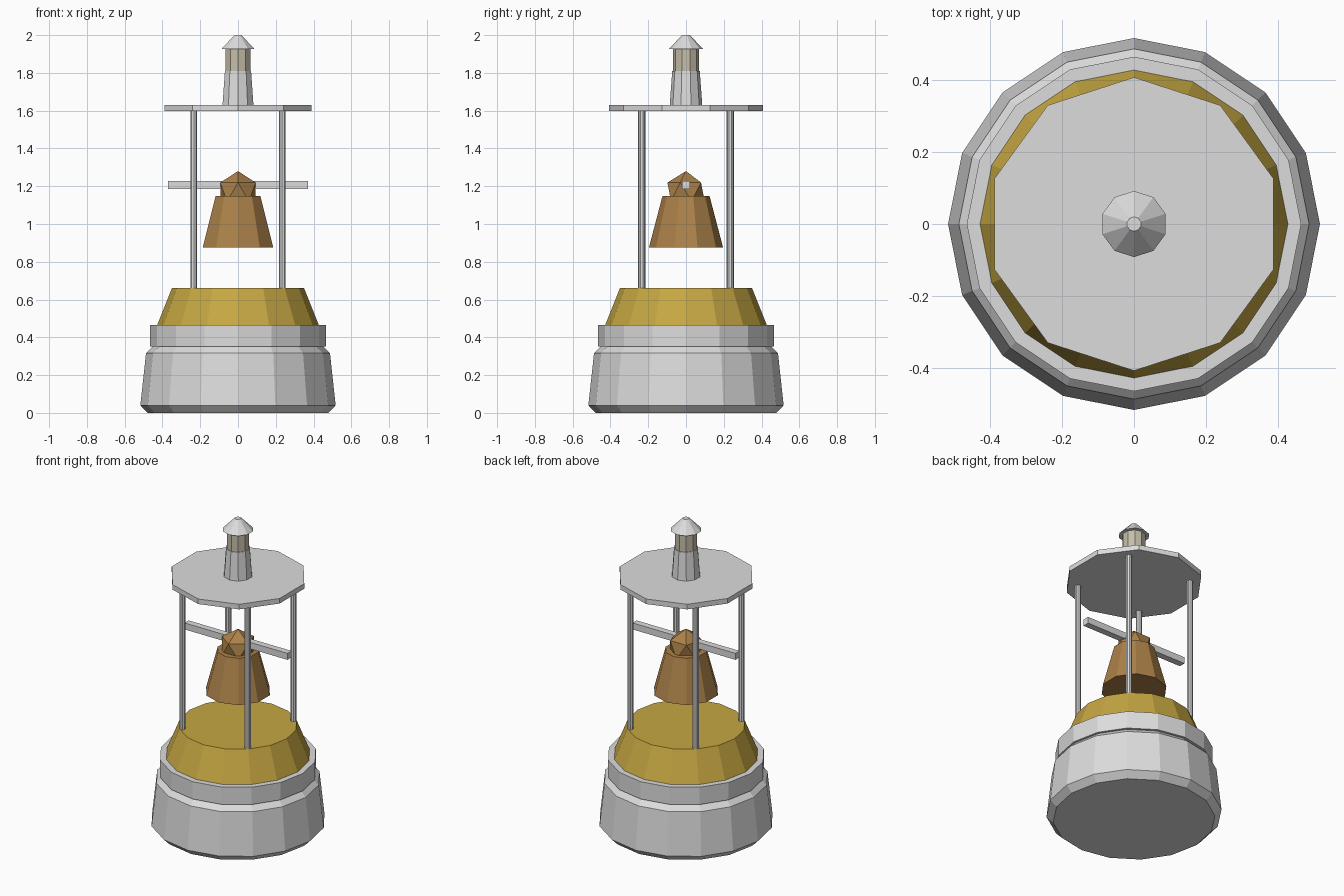
import bpy, bmesh, math
from mathutils import Matrix

if "Cube" in bpy.data.objects:
    bpy.data.objects.remove(bpy.data.objects["Cube"])


def material(name, rgb):
    m = bpy.data.materials.new(name)
    m.diffuse_color = (*rgb, 1.0)
    m.use_nodes = True
    m.node_tree.nodes["Principled BSDF"].inputs["Base Color"].default_value = m.diffuse_color
    return m


GREY = material("light_grey", (0.72, 0.72, 0.72))
YELLOW = material("mustard_yellow", (0.565, 0.39, 0.055))
BRONZE = material("bronze", (0.41, 0.22, 0.067))
LENS = material("pale_beige", (0.57, 0.52, 0.40))


def finish(name, bm, mat):
    bmesh.ops.recalc_face_normals(bm, faces=bm.faces)
    mesh = bpy.data.meshes.new(name)
    bm.to_mesh(mesh)
    bm.free()
    mesh.materials.append(mat)
    ob = bpy.data.objects.new(name, mesh)
    bpy.context.collection.objects.link(ob)
    return ob


def lathe(name, profile, sides, mat, at=(0, 0)):
    """Closed faceted solid from (radius, z) pairs, one corner facing +y."""
    bm = bmesh.new()
    rings = []
    for r, z in profile:
        ring = []
        for i in range(sides):
            a = math.pi / 2 + math.tau * i / sides
            ring.append(bm.verts.new((at[0] + r * math.cos(a), at[1] + r * math.sin(a), z)))
        rings.append(ring)
    for lo, hi in zip(rings, rings[1:]):
        for i in range(sides):
            j = (i + 1) % sides
            bm.faces.new((lo[i], lo[j], hi[j], hi[i]))
    bm.faces.new(rings[0][::-1])
    bm.faces.new(rings[-1])
    return finish(name, bm, mat)


# Floating base: chamfered hull, collar and yellow deck
lathe("hull", [(0.478, 0), (0.517, 0.04), (0.487, 0.316), (0.45, 0.352)], 16, GREY)
lathe("collar", [(0.465, 0.352), (0.465, 0.465)], 16, GREY)
lathe("deck", [(0.428, 0.465), (0.35, 0.66)], 16, YELLOW)

# Four posts carrying the roof plate
for sx in (-1, 1):
    for sy in (-1, 1):
        lathe("post", [(0.019, 0.65), (0.019, 1.6)], 10, GREY, (0.234 * sx, 0.234 * sy))
lathe("roof_plate", [(0.408, 1.597), (0.408, 1.63)], 10, GREY)

# Bell with a faceted knob
lathe("bell", [(0.196, 0.876), (0.125, 1.147)], 10, BRONZE)
bm = bmesh.new()
bmesh.ops.create_icosphere(bm, subdivisions=1, radius=0.11)
bmesh.ops.rotate(bm, verts=bm.verts, matrix=Matrix.Rotation(-math.pi / 2, 3, 'Z'))
bmesh.ops.translate(bm, verts=bm.verts, vec=(0, 0, 1.17))
finish("bell_knob", bm, BRONZE)

# Crossbar through the knob
bm = bmesh.new()
bmesh.ops.create_cube(bm, size=1)
bmesh.ops.scale(bm, verts=bm.verts, vec=(0.74, 0.042, 0.042))
bmesh.ops.translate(bm, verts=bm.verts, vec=(0, 0, 1.207))
finish("crossbar", bm, GREY)

# Lantern on top
lathe("lantern_pedestal", [(0.086, 1.63), (0.073, 1.81)], 10, GREY)
lathe("lantern_lens", [(0.069, 1.81), (0.069, 1.926)], 10, LENS)
lathe("lantern_cap", [(0.092, 1.926), (0.02, 2.0)], 10, GREY)
